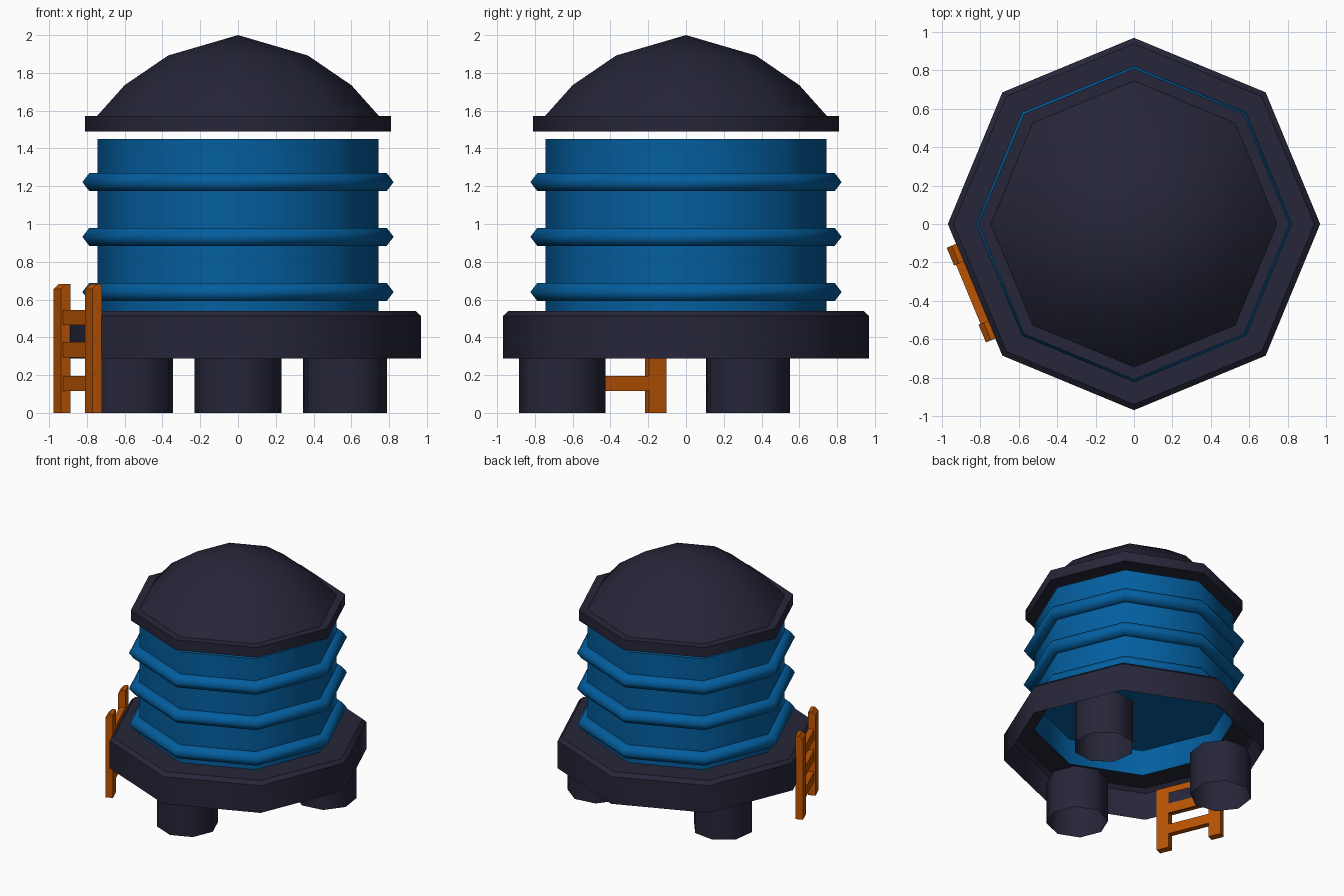
import bpy, bmesh, math
from mathutils import Matrix, Vector

if "Cube" in bpy.data.objects:
    bpy.data.objects.remove(bpy.data.objects["Cube"])


def material(name, rgb):
    m = bpy.data.materials.new(name)
    m.diffuse_color = (*rgb, 1)
    m.use_nodes = True
    m.node_tree.nodes["Principled BSDF"].inputs["Base Color"].default_value = m.diffuse_color
    return m


DARK = material("dark_slate", (0.019, 0.019, 0.041))
BLUE = material("tank_blue", (0.001, 0.112, 0.345))
ORANGE = material("ladder_orange", (0.49, 0.088, 0.001))


def finish(bm, name, mat):
    mesh = bpy.data.meshes.new(name)
    bm.to_mesh(mesh)
    bm.free()
    mesh.materials.append(mat)
    ob = bpy.data.objects.new(name, mesh)
    bpy.context.collection.objects.link(ob)
    return ob


def lathe(name, profile, mat, sharp_rings=True, centre=(0, 0), turn=0.0, sides=8):
    """Eight-sided turned part from (radius, z) points, listed bottom to top."""
    bm = bmesh.new()
    rings = []
    for r, z in profile:
        n = 1 if r == 0 else sides
        rings.append([bm.verts.new((centre[0] + r * math.cos(turn + math.tau * i / sides),
                                    centre[1] + r * math.sin(turn + math.tau * i / sides), z))
                      for i in range(n)])
    for a, b in zip(rings, rings[1:]):
        for i in range(sides):
            j = (i + 1) % sides
            if len(a) == 1:
                f = bm.faces.new((a[0], b[j], b[i]))
            elif len(b) == 1:
                f = bm.faces.new((a[i], a[j], b[0]))
            else:
                f = bm.faces.new((a[i], a[j], b[j], b[i]))
            f.smooth = True
    # rings stay crisp, while the turn around the part is smooth
    if sharp_rings:
        for ring in rings:
            for i in range(len(ring)):
                e = bm.edges.get((ring[i], ring[(i + 1) % len(ring)])) if len(ring) > 1 else None
                if e:
                    e.smooth = False
    return finish(bm, name, mat)


# Roof: flat rim with a faceted smooth dome
lathe("roof_rim", [(0, 1.49), (0.81, 1.49), (0.81, 1.573), (0.745, 1.573)], DARK)
lathe("roof_dome", [(0.745, 1.573), (0.60, 1.735), (0.37, 1.892), (0, 2.0)], DARK, False)

# Tank: wall with lid, open skirt below a raised floor
lathe("tank_wall", [(0.745, 0.54), (0.745, 1.45), (0, 1.45)], BLUE)
lathe("tank_floor", [(0, 0.75), (0.745, 0.75)], BLUE)

# Soft-shaded ribs around the tank
for k, z in enumerate((0.64, 0.932, 1.222)):
    lathe(f"tank_rib_{k + 1}", [(0.745, z - 0.048), (0.787, z - 0.048), (0.824, z),
                                (0.787, z + 0.048), (0.745, z + 0.048)], BLUE, False)

# Base platform: hollow shell with a chamfered top edge
lathe("base_platform", [(0.97, 0.288), (0.97, 0.512), (0.94, 0.54), (0.745, 0.54)], DARK)

# Three short hollow legs, one in front and two behind
for k in range(3):
    a = math.radians(-90 + 120 * k)
    lathe(f"leg_{k + 1}", [(0.23, 0), (0.23, 0.35)], DARK,
          centre=(0.655 * math.cos(a), 0.655 * math.sin(a)), turn=a)

# Ladder on the front left face: local x points outwards, y runs along the face
LADDER = Matrix.Rotation(math.radians(202.5), 4, 'Z')


def ladder_piece(name, outline, y0, y1):
    """Extrude an (outwards, z) outline along the face."""
    bm = bmesh.new()
    f = bm.faces.new([bm.verts.new((x, y0, z)) for x, z in outline])
    ext = bmesh.ops.extrude_face_region(bm, geom=[f])
    moved = [v for v in ext["geom"] if isinstance(v, bmesh.types.BMVert)]
    bmesh.ops.translate(bm, verts=moved, vec=Vector((0, y1 - y0, 0)))
    bmesh.ops.recalc_face_normals(bm, faces=bm.faces[:])
    bm.transform(LADDER)
    return finish(bm, name, ORANGE)


for side, y in (("left", -0.209), ("right", 0.225)):
    ladder_piece(f"ladder_rail_{side}", [(0.893, 0), (0.949, 0), (0.949, 0.655),
                                         (0.92, 0.683), (0.893, 0.683)], y - 0.05, y + 0.05)
for k, z in enumerate((0.156, 0.334, 0.505)):
    ladder_piece(f"ladder_rung_{k + 1}", [(0.893, z - 0.04), (0.938, z - 0.04),
                                          (0.938, z + 0.04), (0.893, z + 0.04)], -0.165, 0.18)
